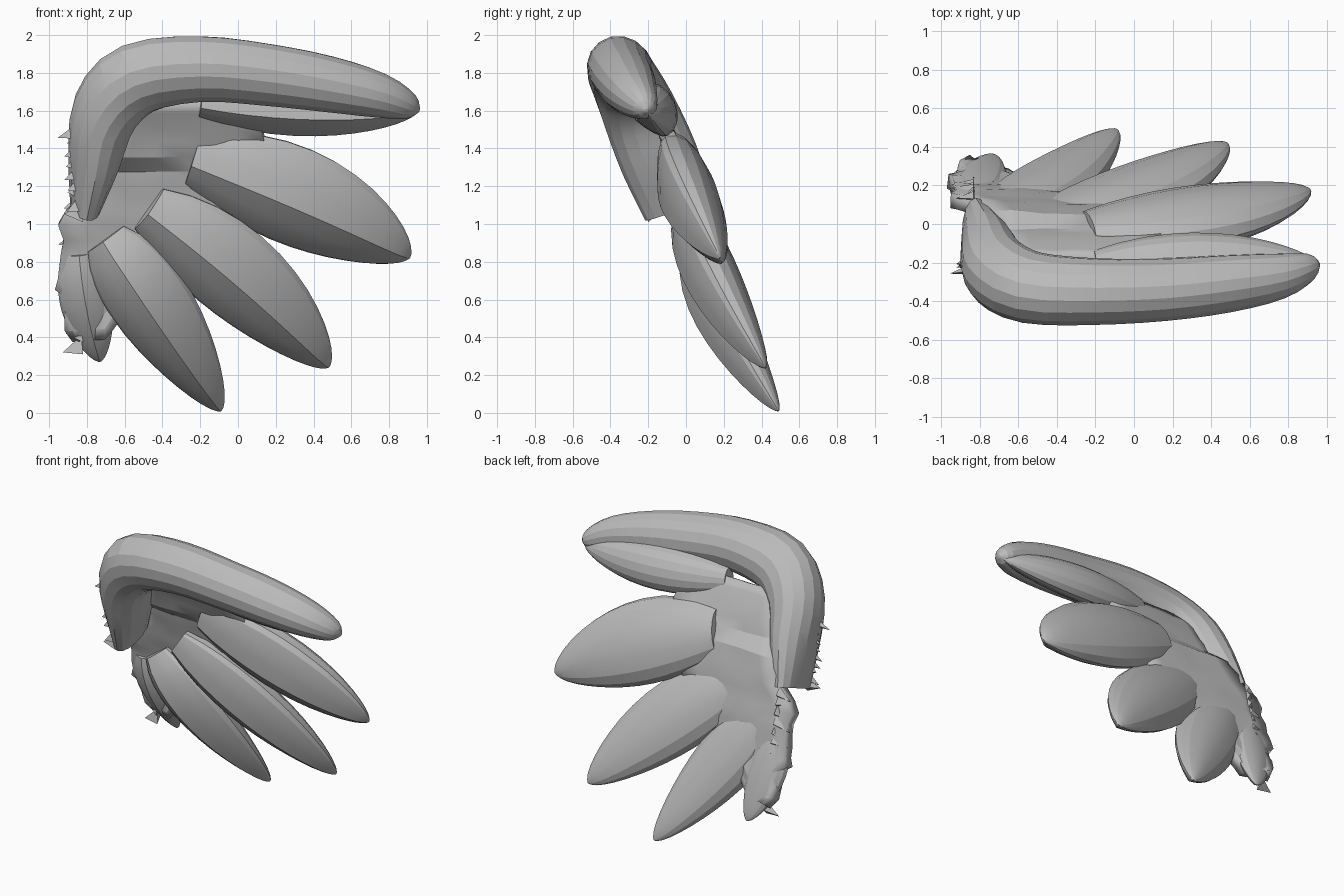
import bpy, bmesh, math, random
from mathutils import Vector

random.seed(4)
cube = bpy.data.objects.get("Cube")
if cube:
    bpy.data.objects.remove(cube)

grey = bpy.data.materials.new("warm_grey")
grey.use_nodes = True
grey.diffuse_color = (0.5, 0.5, 0.5, 1)
grey.node_tree.nodes["Principled BSDF"].inputs["Base Color"].default_value = grey.diffuse_color

SIDES = 16


def finish(name, bm):
    bmesh.ops.recalc_face_normals(bm, faces=bm.faces)
    mesh = bpy.data.meshes.new(name)
    bm.to_mesh(mesh)
    bm.free()
    mesh.materials.append(grey)
    obj = bpy.data.objects.new(name, mesh)
    bpy.context.collection.objects.link(obj)
    bpy.ops.object.select_all(action='DESELECT')
    obj.select_set(True)
    bpy.context.view_layer.objects.active = obj
    bpy.ops.object.shade_smooth_by_angle(angle=math.radians(16))
    return obj


def spline(stations, steps=3):
    """Catmull-Rom interpolation through the stations."""
    rows = []
    last = len(stations) - 1
    for i in range(last):
        p = [stations[max(0, min(last, i + k))] for k in (-1, 0, 1, 2)]
        for s in range(steps):
            u = s / steps
            rows.append([b + 0.5 * u * (c - a + u * (2*a - 5*b + 4*c - d + u * (3*(b - c) + d - a)))
                         for a, b, c, d in zip(*p)])
    return rows + [list(stations[-1])]


def loft(name, rows, normal, ridge=0.0):
    """Sweep an oval along x, y, z, half width, half depth rows; ridge sharpens its front."""
    centres = [Vector(row[:3]) for row in rows]
    bm = bmesh.new()
    rings = []
    for i, row in enumerate(rows):
        tangent = (centres[min(i + 1, len(rows) - 1)] - centres[max(i - 1, 0)]).normalized()
        side = tangent.cross(Vector(normal)).normalized()
        front = side.cross(tangent)
        ring = []
        for k in range(SIDES):
            angle = math.tau * k / SIDES
            c, s = math.cos(angle), math.sin(angle)
            if s > 0:
                s = s * (1 - ridge) + (1 - abs(c)) * ridge * 1.2
            ring.append(bm.verts.new(centres[i] + side * c * row[3] + front * s * row[4]))
        rings.append(ring)
    for r0, r1 in zip(rings, rings[1:]):
        for k in range(SIDES):
            j = (k + 1) % SIDES
            bm.faces.new((r0[k], r0[j], r1[j], r1[k]))
    bm.faces.new(rings[0])
    bm.faces.new(rings[-1])
    return finish(name, bm)


def feather(name, root, middle, tip, width, depth, steps=14):
    """Leaf-shaped feather bent through root, middle and tip."""
    root, middle, tip = Vector(root), Vector(middle), Vector(tip)
    bend = 2 * middle - (root + tip) / 2
    rows = []
    for i in range(steps + 1):
        u = math.sin(math.pi / 2 * i / steps)
        swell = max(math.sin(math.pi * (.12 + .88 * u)), .001) ** .6
        centre = root * (1 - u) ** 2 + bend * 2 * u * (1 - u) + tip * u * u
        rows.append([*centre, width * swell, depth * swell])
    loft(name, rows, (0, -.9, -.4), .5)


# Bent leading arm of the wing
loft("leading_arm", spline([
    (-.81, -.04, 1.09, .08, .19), (-.76, -.14, 1.34, .14, .21), (-.7, -.25, 1.6, .18, .2),
    (-.53, -.33, 1.77, .2, .18), (-.2, -.35, 1.82, .18, .17), (.15, -.34, 1.79, .17, .16),
    (.48, -.31, 1.74, .15, .15), (.75, -.27, 1.68, .12, .12), (.91, -.22, 1.62, .07, .07),
    (.96, -.21, 1.6, .01, .01)]), (0, -.8, -.6))

# Fanned feathers, from upper to lower
feather("arm_feather", (-.2, -.2, 1.64), (.38, -.16, 1.6), (.94, -.2, 1.59), .15, .11)
feather("upper_feather", (-.24, -.03, 1.34), (.36, .03, 1.12), (.91, .18, .82), .28, .15)
feather("middle_feather", (-.47, .01, 1.08), (.02, .15, .71), (.48, .42, .24), .25, .14)
feather("lower_feather", (-.7, .08, .92), (-.44, .18, .55), (-.09, .49, .01), .22, .14)
feather("small_feather", (-.84, .15, .84), (-.8, .23, .57), (-.73, .36, .27), .14, .07)

# Thin web that joins the feather roots: left x, right x, y, z
bm = bmesh.new()
grid = []
for left, right, y, z in spline([
        (-.62, .05, -.19, 1.66), (-.7, .14, -.09, 1.45), (-.8, .05, .01, 1.22),
        (-.91, -.06, .07, 1), (-.91, -.28, .13, .78), (-.92, -.52, .19, .6), (-.87, -.7, .26, .4)]):
    ragged = random.uniform(-.05, .05) if z < 1.15 else 0
    skew = .06 if z < 1.3 else 0
    row = []
    for k in range(7):
        x = left + ragged + (right - left - ragged) * k / 6
        row.append(bm.verts.new((x, y + skew * (1 - k / 6) + random.uniform(-.01, .01), z)))
    grid.append(row)
for r0, r1 in zip(grid, grid[1:]):
    for k in range(6):
        bm.faces.new((r0[k], r0[k + 1], r1[k + 1], r1[k]))
web = finish("feather_web", bm)
solid = web.modifiers.new("Thickness", 'SOLIDIFY')
solid.thickness = .08
solid.offset = 0

# Torn tufts along the root edge: start and end of each row
bm = bmesh.new()
for start, end, count in (((-.24, 1.5), (-.18, 1.06), 9), ((.13, 1.12), (.28, .36), 13)):
    for i in range(count):
        y, z = Vector(start).lerp(Vector(end), i / (count - 1))
        tip = (random.uniform(-.96, -.9), y + random.uniform(-.03, .03), z - random.uniform(0, .05))
        base = [(-.83, y, z + .05), (-.83, y + .04, z), (-.82, y - .02, z - .05)]
        vs = [bm.verts.new(p) for p in [tip] + base]
        for a, b, c in ((0, 1, 2), (0, 2, 3), (0, 3, 1), (1, 3, 2)):
            bm.faces.new((vs[a], vs[b], vs[c]))
finish("root_tufts", bm)
